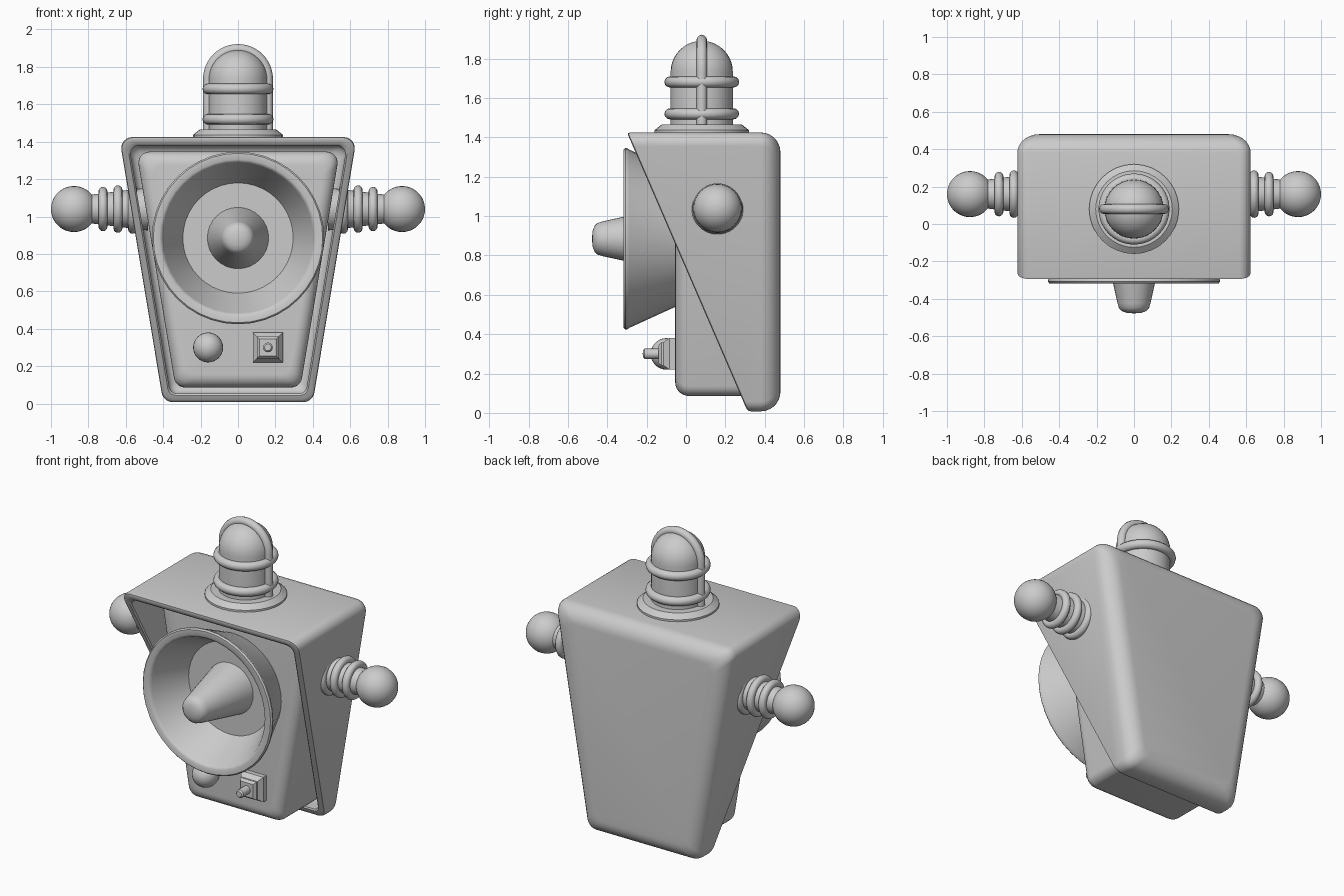
import bpy, bmesh, math
from mathutils import Matrix, Vector

if "Cube" in bpy.data.objects:
    bpy.data.objects.remove(bpy.data.objects["Cube"])

SLOPE = 0.166                       # sideways flare of the case
TILT = math.atan(SLOPE)
Z0, Z1, HW0 = 0.008, 1.425, 0.40    # bottom, top, half width at bottom


def finish(bm, name, angle=35):
    bmesh.ops.recalc_face_normals(bm, faces=bm.faces)
    me = bpy.data.meshes.new(name)
    bm.to_mesh(me)
    bm.free()
    ob = bpy.data.objects.new(name, me)
    bpy.context.collection.objects.link(ob)
    bpy.ops.object.select_all(action='DESELECT')
    ob.select_set(True)
    bpy.context.view_layer.objects.active = ob
    if angle:
        bpy.ops.object.shade_smooth_by_angle(angle=math.radians(angle))
    return ob


def skin(bm, loops):
    for a, b in zip(loops, loops[1:]):
        n = len(a)
        for i in range(n):
            j = (i + 1) % n
            bm.faces.new((a[i], a[j], b[j], b[i]))


def trapezoid(inset, r, y, slanted=False, seg=6):
    """Rounded trapezoid loop; slanted loops lie on the sloping front plane."""
    d = inset + r
    zb, zt = Z0 + d, Z1 - d
    hw = lambda z: HW0 + SLOPE * (z - Z0) - d / math.cos(TILT)
    q = math.pi / 2
    corners = ((hw(zb), zb, -q, -TILT), (hw(zt), zt, -TILT, q),
               (-hw(zt), zt, q, 2 * q + TILT), (-hw(zb), zb, 2 * q + TILT, 3 * q))
    pts = []
    for cx, cz, a0, a1 in corners:
        for i in range(seg + 1):
            a = a0 + (a1 - a0) * i / seg
            x, z = cx + r * math.cos(a), cz + r * math.sin(a)
            pts.append((x, y + (0.4326 * (Z1 - z) if slanted else 0), z))
    return pts


def loft(name, rings):
    bm = bmesh.new()
    loops = [[bm.verts.new(p) for p in ring] for ring in rings]
    skin(bm, loops)
    bm.faces.new(loops[0])
    bm.faces.new(loops[-1])
    return finish(bm, name)


def fillet(inset, radius, corner, y, direction, seg=7):
    """Loops rounding the trapezoid over to a flat cap at depth y."""
    out = []
    for i in range(seg + 1):
        a = math.pi / 2 * i / seg
        out.append(trapezoid(inset + radius * (1 - math.cos(a)), corner,
                             y - direction * radius * (1 - math.sin(a))))
    return out


def lathe(name, profile, loc, rot=Matrix(), sides=32, angle=35, turn=0.0):
    """Spin (radius, height) points round the local z axis."""
    bm = bmesh.new()
    loops = []
    for r, h in profile:
        loops.append([bm.verts.new((r * math.cos(turn + math.tau * i / sides),
                                    r * math.sin(turn + math.tau * i / sides), h))
                      for i in range(sides)] if r > 0 else [bm.verts.new((0, 0, h))])
    for a, b in zip(loops, loops[1:]):
        if len(a) == len(b):
            skin(bm, [a, b])
        else:
            tip, ring = (a[0], b) if len(a) == 1 else (b[0], a)
            for i in range(sides):
                bm.faces.new((tip, ring[i], ring[(i + 1) % sides]))
    for v in (loops[0], loops[-1]):
        if len(v) > 1:
            bm.faces.new(v)
    bm.transform(Matrix.Translation(loc) @ rot)
    return finish(bm, name, angle)


def arc(r, h, a0, a1, n=8, c=0.0):
    """Profile arc centred at radius c, height h."""
    out = []
    for i in range(n + 1):
        a = math.radians(a0 + (a1 - a0) * i / n)
        out.append((max(0.0, round(c + r * math.cos(a), 5)), h + r * math.sin(a)))
    return out


def torus(name, major, minor, loc, rot=Matrix()):
    bm = bmesh.new()
    loops = []
    for i in range(41):
        a = math.tau * i / 40
        if i == 40:
            loops.append(loops[0])
            break
        loops.append([bm.verts.new(((major + minor * math.cos(b)) * math.cos(a),
                                    (major + minor * math.cos(b)) * math.sin(a),
                                    minor * math.sin(b)))
                      for b in (math.tau * k / 12 for k in range(12))])
    skin(bm, loops)
    bm.transform(Matrix.Translation(loc) @ rot)
    return finish(bm, name, 60)


# Hollow outer case with a sloping open front
inner = fillet(0.045, 0.055, 0.045, 0.435, 1)[::-1]
rim = [trapezoid(d, 0.06 if d < 0.03 else 0.045, -0.30 + o, True)
       for d, o in ((0.045, 0.008), (0.036, 0.0), (0.012, 0.0), (0.003, 0.005), (0.0, 0.016))]
loft("outer_case", inner + rim + fillet(0.0, 0.10, 0.06, 0.48, 1))

# Rounded inner block carrying the controls
loft("inner_block", fillet(0.078, 0.07, 0.06, -0.055, -1)[::-1] + [trapezoid(0.078, 0.06, 0.42)])

# Horn and nose cone
FRONT = Matrix.Rotation(math.pi / 2, 4, 'X')
lathe("horn", [(0.335, 0.03), (0.453, 0.288), (0.461, 0.300), (0.461, 0.308), (0.453, 0.317),
               (0.420, 0.317), (0.408, 0.310), (0.402, 0.298), (0.295, 0.08), (0, 0.08)],
      (0, 0, 0.885), FRONT, 40)
lathe("nose_cone", [(0.165, 0.075), (0.088, 0.425), (0.080, 0.45), (0.064, 0.466),
                    (0.038, 0.475), (0, 0.478)], (0, 0, 0.885), FRONT)

# Round button and toggle switch
lathe("button", arc(0.08, 0.10, -90, 90, 14), (-0.16, 0, 0.30), FRONT)
k = math.sqrt(2)
lathe("switch_base", [(0.08 * k, 0.04), (0.08 * k, 0.085), (0.058 * k, 0.115),
                      (0.058 * k, 0.125), (0.045 * k, 0.14)],
      (0.16, 0, 0.30), FRONT, 4, 0, math.pi / 4)
lathe("switch_knob", [(0.026, 0.13), (0.026, 0.21), (0.018, 0.219), (0, 0.22)],
      (0.16, 0, 0.30), FRONT, 16)

# Arms: tapered shaft, three rings and a ball on each side
for side, s in (("right", 1), ("left", -1)):
    rot = Matrix.Rotation(s * math.pi / 2, 4, 'Y')
    loc = (0, 0.16, 1.04)
    lathe(side + "_arm", [(0.115, 0.48), (0.075, 0.80)], loc, rot)
    lathe(side + "_ball", arc(0.123, 0.877, -90, 90, 18), loc, rot)
    for n, (x, major) in enumerate(((0.564, 0.108), (0.642, 0.103), (0.722, 0.095)), 1):
        torus(f"{side}_arm_ring_{n}", major, 0.024, (s * x, 0.16, 1.04), rot)

# Lamp: flange, glass dome and wire cage
LAMP = (0, 0.08, 0)
lathe("lamp_flange", [(0.24, 1.40), (0.24, 1.437), (0.205, 1.465), (0, 1.465)], LAMP)
lathe("lamp_dome", [(0.158, 1.44)] + arc(0.158, 1.733, 0, 90, 10), LAMP)
for n, z in enumerate((1.52, 1.682), 1):
    torus(f"lamp_ring_{n}", 0.162, 0.028, (0, 0.08, z))

# Cage arch swept along a U-shaped path
bm = bmesh.new()
path = [(0.16, 1.44, 0.0)] + [(0.16 * math.cos(a), 1.735 + 0.16 * math.sin(a), a)
                              for a in (math.pi * i / 24 for i in range(25))] + [(-0.16, 1.44, math.pi)]
hoops = []
for x, z, a in path:
    out = Vector((math.cos(a), 0, math.sin(a)))
    hoops.append([bm.verts.new(Vector((x, 0.08, z)) + 0.027 * (math.cos(t) * out + math.sin(t) * Vector((0, 1, 0))))
                  for t in (math.tau * i / 12 for i in range(12))])
skin(bm, hoops)
bm.faces.new(hoops[0])
bm.faces.new(hoops[-1])
finish(bm, "lamp_cage_arch", 60)
